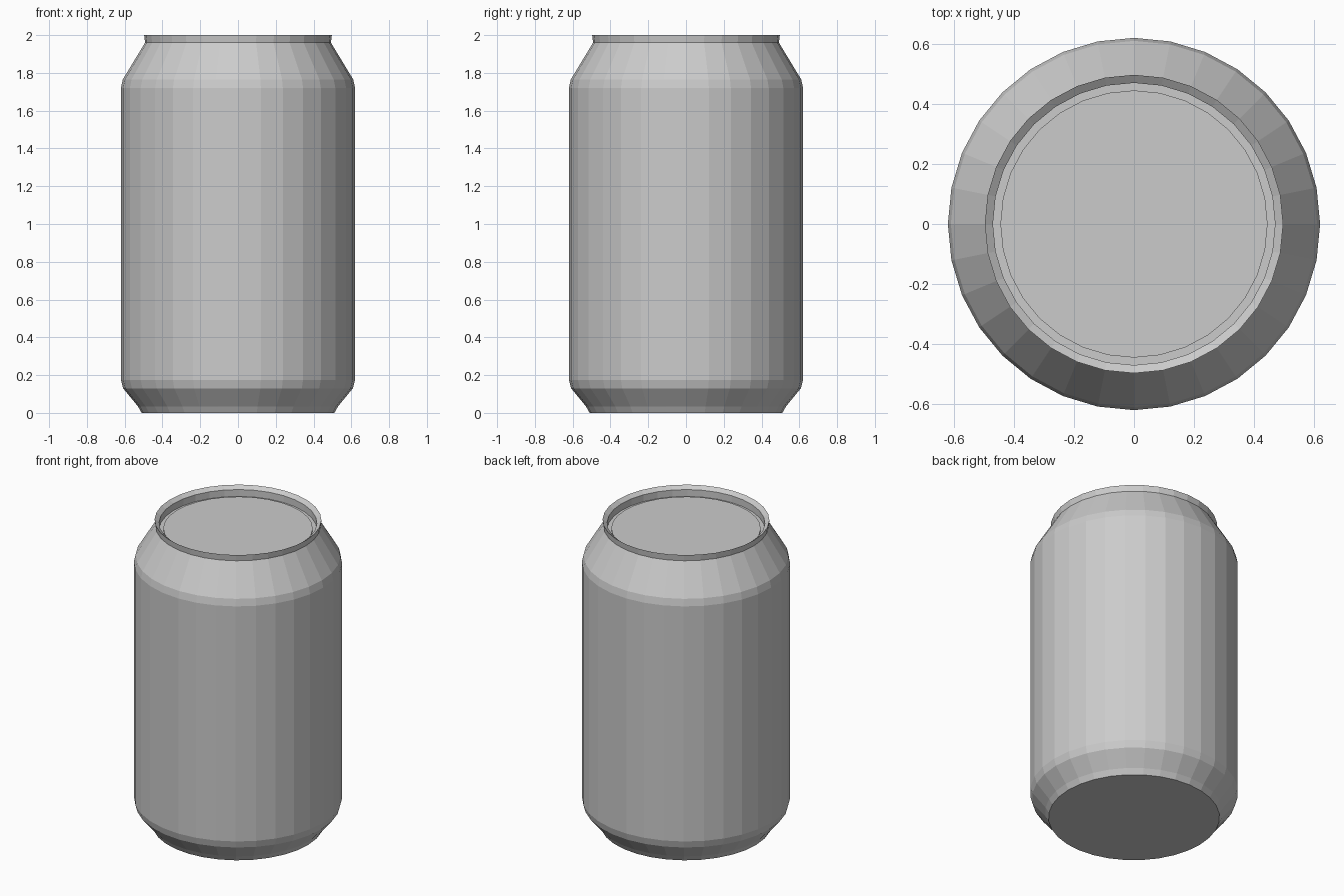
import bpy, bmesh
from math import cos, sin, tau

if "Cube" in bpy.data.objects:
    bpy.data.objects.remove(bpy.data.objects["Cube"])

SIDES = 32


def lathe(name, profile):
    """Revolve an (radius, z) profile around z and cap both ends."""
    bm = bmesh.new()
    rings = [[bm.verts.new((r * cos(tau * i / SIDES), r * sin(tau * i / SIDES), z))
              for i in range(SIDES)] for r, z in profile]
    for low, high in zip(rings, rings[1:]):
        for i in range(SIDES):
            j = (i + 1) % SIDES
            bm.faces.new((low[i], low[j], high[j], high[i]))
    bm.faces.new(rings[0][::-1])
    bm.faces.new(rings[-1])
    bmesh.ops.recalc_face_normals(bm, faces=bm.faces)
    mesh = bpy.data.meshes.new(name)
    bm.to_mesh(mesh)
    bm.free()
    obj = bpy.data.objects.new(name, mesh)
    bpy.context.collection.objects.link(obj)
    return obj


# One closed shell: base, body, shoulder, rim and recessed lid
lathe("drink_can", [
    (0.51, 0.0), (0.53, 0.035), (0.608, 0.13), (0.62, 0.175),   # tapered base
    (0.62, 1.72), (0.61, 1.765), (0.492, 1.96),                 # body and shoulder
    (0.497, 2.0), (0.47, 1.98), (0.47, 1.935),                  # rim and inner wall
    (0.445, 1.935), (0.445, 1.945),                             # groove and lid
])
